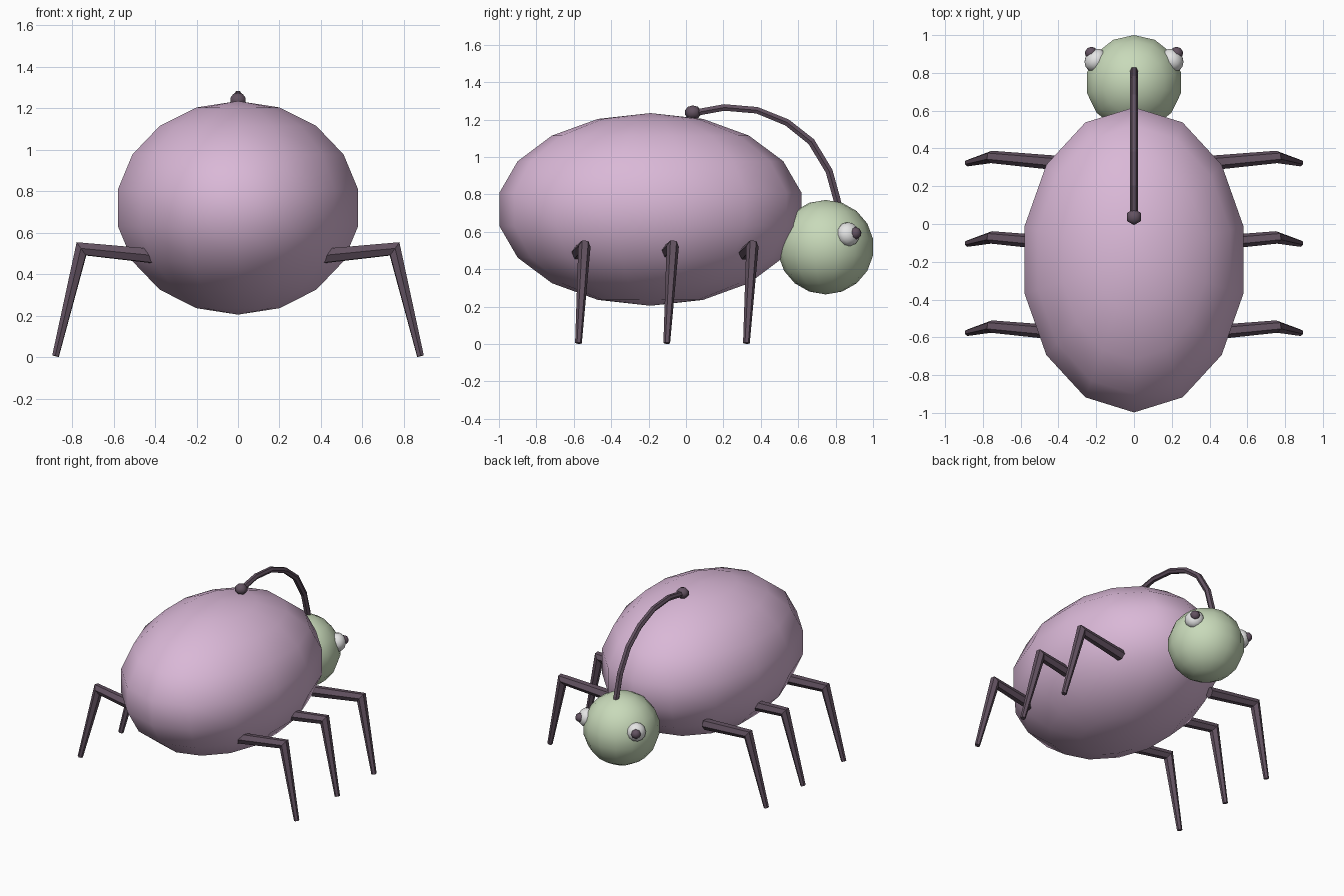
import bpy, bmesh, math
from mathutils import Vector, Matrix

if "Cube" in bpy.data.objects:
    bpy.data.objects.remove(bpy.data.objects["Cube"])


def material(name, rgb):
    m = bpy.data.materials.new(name)
    m.diffuse_color = (*rgb, 1)
    m.use_nodes = True
    m.node_tree.nodes["Principled BSDF"].inputs["Base Color"].default_value = m.diffuse_color
    return m


PINK = material("soft pink", (0.70, 0.48, 0.68))
GREEN = material("pale green", (0.58, 0.70, 0.49))
WHITE = material("eye white", (0.78, 0.78, 0.78))
DARK = material("dark plum", (0.125, 0.085, 0.12))


def finish(bm, name, mat, smooth):
    bmesh.ops.recalc_face_normals(bm, faces=bm.faces)
    for f in bm.faces:
        f.smooth = smooth
    me = bpy.data.meshes.new(name)
    bm.to_mesh(me)
    bm.free()
    me.materials.append(mat)
    ob = bpy.data.objects.new(name, me)
    bpy.context.collection.objects.link(ob)
    return ob


def ball(name, mat, center, radii, segs=14, rings=9, axis=None, smooth=True):
    """Ellipsoid whose poles lie on the given axis (default z)."""
    bm = bmesh.new()
    bmesh.ops.create_uvsphere(bm, u_segments=segs, v_segments=rings, radius=1)
    rot = Matrix.Identity(4)
    if axis is not None:
        rot = Vector(axis).to_track_quat('Z', 'Y').to_matrix().to_4x4()
    bm.transform(Matrix.Translation(center) @ rot @ Matrix.Diagonal((*radii, 1)))
    return finish(bm, name, mat, smooth)


def tube(name, mat, points, radii, sides=6):
    """Tapered tube along a path, with mitred joints and closed ends."""
    pts = [Vector(p) for p in points]
    dirs = [(b - a).normalized() for a, b in zip(pts, pts[1:])]
    # reference normal of the plane the path bends in
    side = dirs[0].cross(dirs[-1]).normalized()
    bm = bmesh.new()
    loops = []
    for i, (p, r) in enumerate(zip(pts, radii)):
        d0, d1 = dirs[max(i - 1, 0)], dirs[min(i, len(dirs) - 1)]
        t = (d0 + d1).normalized()
        up = t.cross(side).normalized()
        stretch = 1 / max(t.dot(d1), 0.5)
        ring = []
        for k in range(sides):
            a = 2 * math.pi * k / sides
            ring.append(bm.verts.new(p + side * r * math.cos(a)
                                     + up * r * stretch * math.sin(a)))
        loops.append(ring)
    for a, b in zip(loops, loops[1:]):
        for k in range(sides):
            n = (k + 1) % sides
            bm.faces.new((a[k], a[n], b[n], b[k]))
    bm.faces.new(loops[0])
    bm.faces.new(loops[-1])
    return finish(bm, name, mat, False)


# Body and head
ball("body", PINK, (0, -0.19, 0.72), (0.603, 0.82, 0.515))
ball("head", GREEN, (0, 0.747, 0.518), (0.258, 0.257, 0.2525))

# Eyes and pupils, mirrored left and right
for s, label in ((1, "right"), (-1, "left")):
    out = (s * 0.75, 0.6, 0.2)
    ball(label + "_eye", WHITE, (s * 0.203, 0.867, 0.587),
         (0.065, 0.065, 0.055), 12, 8, out)
    ball(label + "_pupil", DARK, (s * 0.227, 0.905, 0.593),
         (0.034, 0.034, 0.032), 8, 6, out)

# Three pairs of bent, tapering legs
for pos, y in (("front", 0.353), ("middle", -0.073), ("rear", -0.545)):
    for s, label in ((1, "right"), (-1, "left")):
        tube(f"{pos}_{label}_leg", DARK,
             [(s * 0.385, y - 0.032, 0.485),
              (s * 0.755, y + 0.002, 0.522),
              (s * 0.88, y - 0.03, 0.005)],
             [0.039, 0.033, 0.018])

# Curved stalk rising from the head, with a ball at its tip
arc = [(0.82, 0.68), (0.808, 0.77), (0.765, 0.925), (0.67, 1.082),
       (0.54, 1.185), (0.38, 1.25), (0.205, 1.265), (0.04, 1.235)]
tube("antenna", DARK, [(0, y, z) for y, z in arc],
     [0.022, 0.022, 0.022, 0.022, 0.021, 0.02, 0.02, 0.02])
ball("antenna_tip", DARK, (0, 0.037, 1.238), (0.045, 0.045, 0.038), 6, 5)
